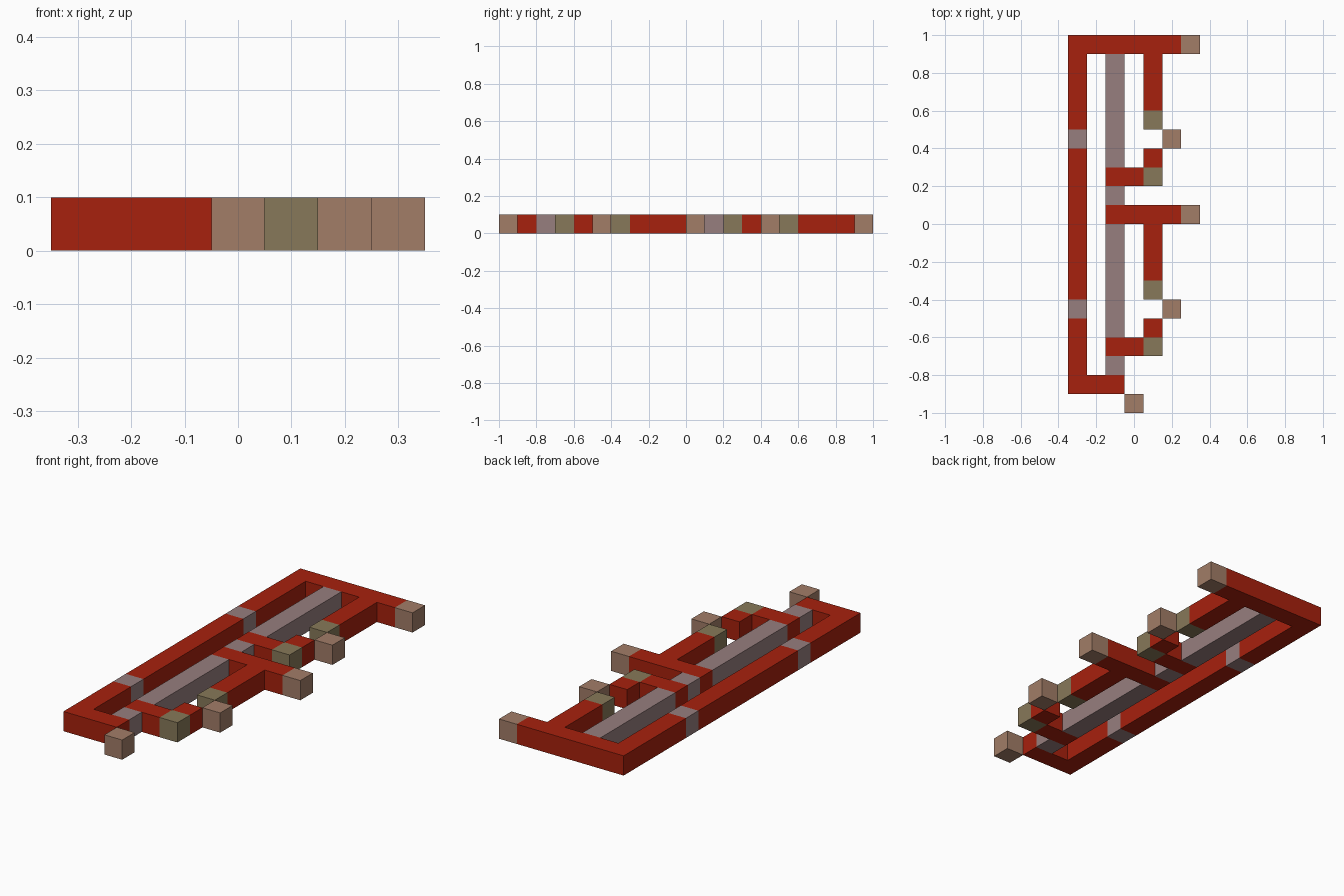
import bpy

cube = bpy.data.objects.get("Cube")
if cube:
    bpy.data.objects.remove(cube, do_unlink=True)

U = 0.1  # thickness of every bar


def material(name, rgb):
    m = bpy.data.materials.new(name)
    m.use_nodes = True
    m.diffuse_color = (*rgb, 1)
    bsdf = m.node_tree.nodes["Principled BSDF"]
    bsdf.inputs["Base Color"].default_value = (*rgb, 1)
    bsdf.inputs["Roughness"].default_value = 0.9
    return m


red = material("red", (0.39, 0.015, 0.004))
tan = material("tan", (0.36, 0.205, 0.137))
olive = material("olive", (0.245, 0.19, 0.1))
grey = material("grey", (0.31, 0.21, 0.21))


def bar(name, mat, x, y, width=U, length=U):
    """Flat bar whose lower front corner is at x, y."""
    bpy.ops.mesh.primitive_cube_add(size=1, location=(x + width / 2, y + length / 2, U / 2))
    ob = bpy.context.object
    ob.name = name
    ob.scale = (width, length, U)
    bpy.ops.object.transform_apply(location=False, rotation=False, scale=True)
    ob.data.materials.append(mat)
    return ob


# Long side rail, broken by two grey joints
bar("rail_front", red, -0.35, -0.8, length=0.3)
bar("rail_middle", red, -0.35, -0.4, length=0.8)
bar("rail_back", red, -0.35, 0.5, length=0.4)

# Front end arm with its loose tip block
bar("front_arm", red, -0.35, -0.9, width=0.3)
bar("front_tip", tan, -0.05, -1.0)

# Back arm closes the frame, the middle arm starts at the grey spine
bar("back_arm", red, -0.35, 0.9, width=0.6)
bar("middle_arm", red, -0.15, 0.0, width=0.4)

# Two repeated branches, each hanging from an arm whose front edge is at y
for label, y in (("front", 0.0), ("back", 0.9)):
    bar(label + "_arm_tip", tan, 0.25, y)
    bar(label + "_branch", red, 0.05, y - 0.3, length=0.3)
    bar(label + "_upper_node", olive, 0.05, y - 0.4)
    bar(label + "_side_block", tan, 0.15, y - 0.5)
    bar(label + "_link", red, 0.05, y - 0.6)
    bar(label + "_lower_node", olive, 0.05, y - 0.7)
    bar(label + "_cross_bar", red, -0.15, y - 0.7, width=0.2)
    bar(label + "_spine_long", grey, -0.15, y - 0.6, length=0.6)
    bar(label + "_spine_short", grey, -0.15, y - 0.8)
    bar(label + "_rail_joint", grey, -0.35, y - 0.5)
